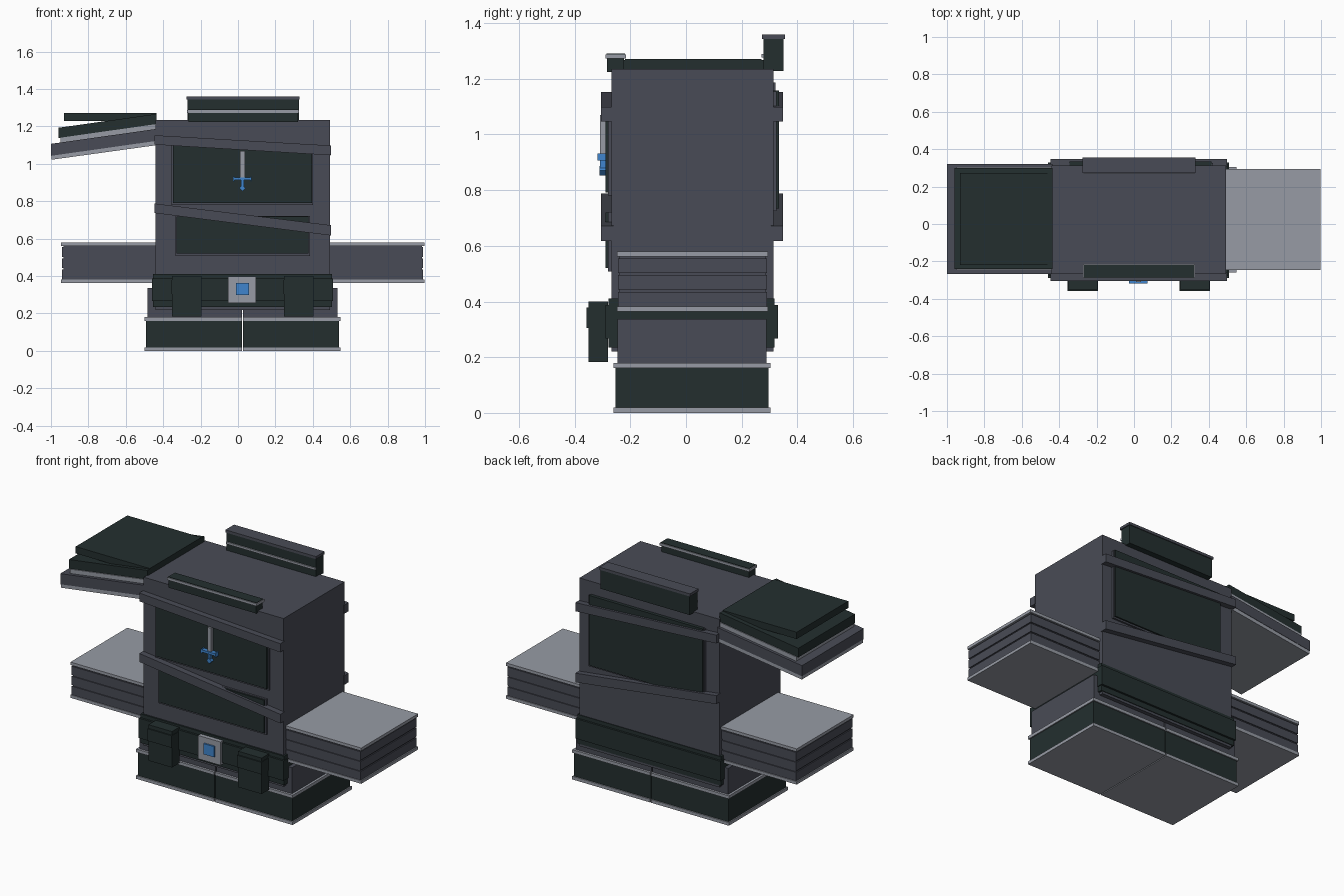
import bpy, bmesh


def material(name, rgb):
    m = bpy.data.materials.new(name)
    m.diffuse_color = (*rgb, 1)
    return m


DARK = material("dark green black", (0.017, 0.028, 0.028))
GREY = material("slate grey", (0.066, 0.071, 0.092))
LIGHT = material("light grey", (0.31, 0.33, 0.375))
BLUE = material("bright blue", (0.05, 0.235, 0.61))


def prism(name, mat, pts, y0, y1):
    """Extrude an x-z outline from y0 to y1."""
    bm = bmesh.new()
    a = [bm.verts.new((x, y0, z)) for x, z in pts]
    b = [bm.verts.new((x, y1, z)) for x, z in pts]
    n = len(pts)
    bm.faces.new(a)
    bm.faces.new(b[::-1])
    for i in range(n):
        j = (i + 1) % n
        bm.faces.new((a[j], a[i], b[i], b[j]))
    bmesh.ops.recalc_face_normals(bm, faces=bm.faces)
    me = bpy.data.meshes.new(name)
    bm.to_mesh(me)
    bm.free()
    me.materials.append(mat)
    ob = bpy.data.objects.new(name, me)
    bpy.context.collection.objects.link(ob)
    return ob


def box(name, mat, x0, x1, y0, y1, z0, z1):
    return prism(name, mat, [(x0, z0), (x1, z0), (x1, z1), (x0, z1)], y0, y1)


def slant(name, mat, x0, x1, left, right, y0, y1):
    """Slab whose (bottom, top) heights differ at its two ends."""
    return prism(name, mat, [(x0, left[0]), (x1, right[0]), (x1, right[1]), (x0, left[1])], y0, y1)


# Body block
box("torso", GREY, -0.442, 0.492, -0.268, 0.314, 0.22, 1.235)

# Legs and boots
for side, (a, b) in {"left": (-0.485, 0.021), "right": (0.027, 0.533)}.items():
    lo = 0.01 if side == "left" else 0
    hi = 0.01 - lo
    box(side + "_leg", GREY, a, b, -0.246, 0.29, 0.17, 0.337)
    box(side + "_boot", DARK, a - lo * 0.7, b + hi * 0.7, -0.253, 0.297, 0.018, 0.165)
    for nm, z in (("sole", 0.0), ("cuff", 0.161)):
        box(f"{side}_boot_{nm}", LIGHT, a - lo * 1.4, b + hi * 1.4, -0.26, 0.304, z, z + 0.019)

# Belt with raised band
box("belt", DARK, -0.455, 0.503, -0.278, 0.318, 0.235, 0.41)
box("belt_band", DARK, -0.46, 0.508, -0.29, 0.33, 0.268, 0.388)

# Pouches and buckle
for side, x in (("left", -0.353), ("right", 0.246)):
    box(side + "_pouch", DARK, x, x + 0.157, -0.35, -0.28, 0.183, 0.40)
    box(side + "_pouch_flap", DARK, x - 0.003, x + 0.16, -0.357, -0.28, 0.305, 0.378)
box("buckle", LIGHT, -0.053, 0.096, -0.305, -0.28, 0.257, 0.398)
box("buckle_gem", BLUE, -0.01, 0.06, -0.315, -0.30, 0.30, 0.364)

# Chest, belly and back plates with thin grey rims
for name, x0, x1, z0, z1 in (("chest", -0.355, 0.402, 0.78, 1.10),
                             ("belly", -0.335, 0.385, 0.508, 0.722)):
    box(name + "_rim", GREY, x0, x1, -0.28, -0.26, z0, z1)
    box(name + "_plate", DARK, x0 + 0.007, x1 - 0.007, -0.29, -0.26, z0 + 0.012, z1 - 0.003)
box("back_rim", GREY, -0.352, 0.422, 0.30, 0.325, 0.725, 1.155)
box("back_plate", DARK, -0.344, 0.414, 0.30, 0.334, 0.735, 1.158)

# Slanted straps on front and back
for side, y0, y1 in (("front", -0.305, -0.26), ("back", 0.305, 0.348)):
    slant(side + "_upper_strap", GREY, -0.446, 0.496, (1.103, 1.153), (1.046, 1.098), y0, y1)
    slant(side + "_lower_strap", GREY, -0.446, 0.496, (0.737, 0.788), (0.617, 0.672), y0, y1)

# Dagger on the chest
box("dagger_blade", LIGHT, 0.011, 0.037, -0.309, -0.285, 0.925, 1.07)
box("dagger_guard", BLUE, -0.027, 0.073, -0.317, -0.288, 0.914, 0.928)
for x in (-0.027, 0.066):
    box("dagger_guard_tip", BLUE, x, x + 0.007, -0.317, -0.288, 0.907, 0.932)
box("dagger_grip", BLUE, 0.017, 0.031, -0.309, -0.285, 0.87, 0.915)
prism("dagger_pommel", BLUE, [(0.024, 0.853), (0.041, 0.87), (0.024, 0.887), (0.007, 0.87)],
      -0.311, -0.285)

# Lower arms: ribbed blocks between light plates
for side, x0, x1 in (("left", -0.94, -0.43), ("right", 0.48, 0.99)):
    out = (-0.006, 0) if side == "left" else (0, 0.006)
    box(side + "_arm_core", GREY, x0 - out[0], x1 - out[1], -0.238, 0.285, 0.37, 0.575)
    for z in (0.383, 0.443, 0.503):
        box(side + "_arm_rib", GREY, x0, x1, -0.244, 0.291, z, z + 0.052)
    for z in (0.364, 0.562):
        box(side + "_arm_plate", LIGHT, x0 + out[0], x1 + out[1], -0.247, 0.295, z, z + 0.018)

# Raised shoulder stack on the left
slant("shoulder_bottom_trim", LIGHT, -0.998, -0.435, (1.022, 1.045), (1.10, 1.124), -0.265, 0.32)
slant("shoulder_slab", GREY, -1.0, -0.435, (1.043, 1.107), (1.123, 1.187), -0.267, 0.322)
slant("shoulder_top_trim", LIGHT, -0.95, -0.435, (1.11, 1.14), (1.183, 1.213), -0.247, 0.305)
slant("shoulder_cushion", DARK, -0.96, -0.435, (1.138, 1.193), (1.212, 1.267), -0.241, 0.30)
box("shoulder_lid", DARK, -0.93, -0.435, -0.22, 0.272, 1.23, 1.271)

# Collar pieces on top
box("front_collar", DARK, -0.265, 0.32, -0.283, -0.222, 1.225, 1.291)
box("front_collar_trim", LIGHT, -0.272, 0.327, -0.29, -0.215, 1.273, 1.288)
box("front_collar_top", DARK, -0.267, 0.322, -0.285, -0.22, 1.286, 1.291)
box("back_collar", DARK, -0.27, 0.325, 0.278, 0.35, 1.228, 1.347)
box("back_collar_cap", GREY, -0.275, 0.33, 0.273, 0.355, 1.343, 1.359)
box("back_collar_trim", LIGHT, -0.27, 0.325, 0.271, 0.285, 1.276, 1.289)
